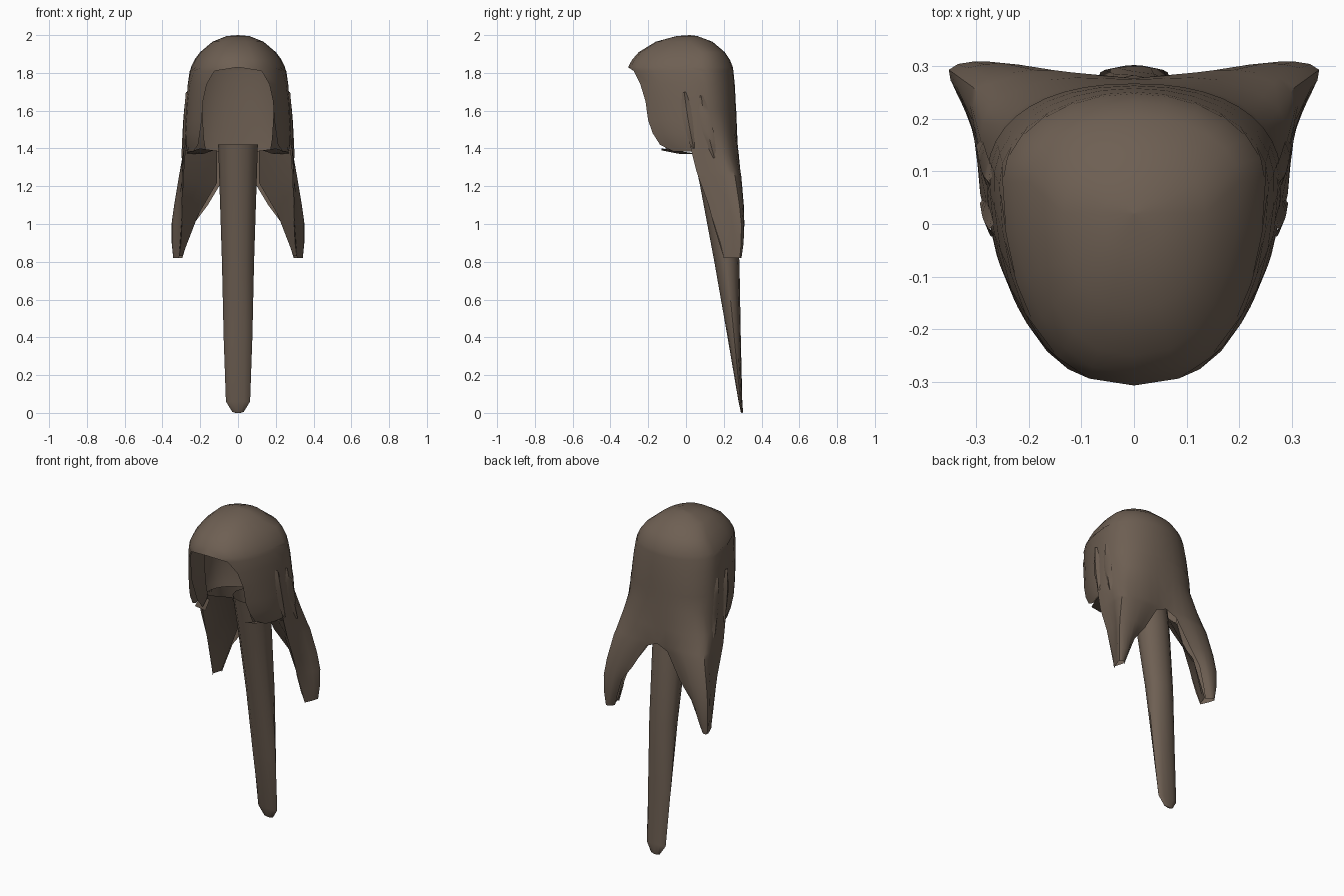
import bpy, math
from mathutils import Vector

brown = bpy.data.materials.new("dark brown hair")
brown.diffuse_color = (0.155, 0.115, 0.086, 1)


def loft(name, rows, closed=False, mirror=True):
    """Skin a list of equally long rows of points."""
    n = len(rows[0])
    verts = [p for r in rows for p in r]
    faces = []
    for i in range(len(rows) - 1):
        for j in range(n if closed else n - 1):
            k = (j + 1) % n
            faces.append((i * n + j, i * n + k, (i + 1) * n + k, (i + 1) * n + j))
    me = bpy.data.meshes.new(name)
    me.from_pydata(verts, [], faces)
    me.materials.append(brown)
    ob = bpy.data.objects.new(name, me)
    bpy.context.collection.objects.link(ob)
    bpy.ops.object.select_all(action='DESELECT')
    ob.select_set(True)
    bpy.context.view_layer.objects.active = ob
    if mirror:
        m = ob.modifiers.new("mirror", 'MIRROR')
        m.use_clip = True
        m.merge_threshold = 0.002
    bpy.ops.object.shade_smooth_by_angle(angle=math.radians(40))
    return ob


def resample(points, count):
    """Smooth curve through a few points."""
    pts = [Vector(p) for p in points]
    pts = [2 * pts[0] - pts[1]] + pts + [2 * pts[-1] - pts[-2]]
    out = []
    for k in range(count):
        s = k / (count - 1) * (len(pts) - 3)
        i = min(int(s), len(pts) - 4)
        t = s - i
        a, b, c, d = pts[i:i + 4]
        out.append(0.5 * (2 * b + (c - a) * t + (2 * a - 5 * b + 4 * c - d) * t * t
                          + (3 * b - a - 3 * c + d) * t ** 3))
    return out


def section(z, hw, yf, yb, t0, n=13):
    """Half of a head-shaped outline, from the face opening to the back centre."""
    yc = 0.08 if z < 1.95 else 0.02
    upper = min(max((z - 1.55) / 0.25, 0), 1)
    front, back = 0.95 - 0.15 * upper, 0.84 + 0.16 * upper
    row = []
    for k in range(n):
        t = t0 + (math.pi - t0) * k / (n - 1)
        c, s = math.cos(t), max(math.sin(t), 0)
        if c > 0:
            row.append(Vector((hw * s ** front, yc - (yc - yf) * c, z)))
        else:
            row.append(Vector((hw * s ** back, yc + (yb - yc) * abs(c) ** back, z)))
    row[-1].x = 0
    return row


# Cap: height, half width, front, back, start angle of the face opening
CAP = [(2.0, 0, 0.02, 0.02, 0), (1.995, 0.06, -0.05, 0.06, 0),
       (1.965, 0.135, -0.16, 0.14, 0), (1.91, 0.20, -0.25, 0.205, 0),
       (1.87, 0.23, -0.285, 0.232, 0), (1.83, 0.25, -0.307, 0.248, 0),
       (1.81, 0.256, -0.31, 0.251, 0.42), (1.74, 0.267, -0.31, 0.258, 0.60),
       (1.65, 0.274, -0.305, 0.263, 0.70), (1.55, 0.279, -0.30, 0.266, 0.74),
       (1.48, 0.282, -0.28, 0.268, 0.78), (1.42, 0.277, -0.25, 0.269, 0.85),
       (1.385, 0.27, -0.22, 0.269, 1.05)]
loft("hair_cap", [section(*r) for r in CAP])

# Thin wisp under each cheek
loft("cheek_wisp", [[(.20, -.13, 1.40), (.25, -.03, 1.385), (.275, .04, 1.375)],
                    [(.13, -.13, 1.39), (.18, -.04, 1.372), (.22, .04, 1.37)]])

# Inner layer of hair beside the face
loft("inner_side_hair", [[(.185, -.20, 1.74), (.222, -.1, 1.74), (.245, .02, 1.74)],
                         [(.188, -.18, 1.58), (.225, -.08, 1.58), (.255, .04, 1.58)],
                         [(.18, -.14, 1.45), (.22, -.04, 1.44), (.255, .06, 1.42)],
                         [(.17, -.10, 1.39), (.21, -.01, 1.385), (.25, .07, 1.38)]])

# Side locks: curved sheets falling from the back of the cap
LOCK = {1.38: ((.286, .03), (.29, .12), (.275, .22), (.16, .274), (0, .275)),
        1.28: ((.292, .055), (.298, .15), (.298, .25), (.17, .288), (0, .277)),
        1.25: ((.293, .065), (.30, .16), (.306, .26), (.19, .293), (.07, .28)),
        1.10: ((.296, .12), (.311, .2), (.338, .283), (.25, .306), (.16, .288)),
        1.00: ((.297, .145), (.32, .22), (.352, .293), (.28, .309), (.235, .285)),
        0.90: ((.302, .175), (.328, .23), (.351, .292), (.30, .304), (.27, .275)),
        0.82: ((.312, .2), (.33, .24), (.343, .285), (.32, .292), (.295, .265))}
top = [section(1.6, .279, -.3, .266, 1.36, 13), section(1.5, .284, -.29, .27, 1.36, 13)]
loft("side_lock", top + [resample([(x, y, z) for x, y in pts], 13) for z, pts in LOCK.items()])

# Inner strands joining the side lock to the neck
loft("inner_strand", [[(.11, .10, 1.39), (.2, .06, 1.39), (.28, .04, 1.39)],
                      [(.11, .19, 1.22), (.2, .16, 1.22), (.291, .08, 1.24)],
                      [(.21, .26, 1.05), (.25, .22, 1.05), (.297, .135, 1.04)],
                      [(.295, .26, .83), (.305, .23, .83), (.312, .2, .83)]])

# Long central tail: height, half width, front, back
TAIL = [(1.42, .105, .03, .22), (1.2, .098, .075, .25), (.8, .085, .15, .283),
        (.4, .076, .22, .29), (.06, .064, .278, .298), (.005, .03, .29, .302),
        (0, .012, .293, .3)]
rows = []
for z, hw, yf, yb in TAIL:
    rows.append([(hw * math.cos(a), (yf + yb) / 2 + (yb - yf) / 2 * math.sin(a), z)
                 for a in (2 * math.pi * k / 12 for k in range(12))])
loft("long_tail", rows, closed=True, mirror=False)

# Loose tapered strands lying over the sides: path points and width
STRANDS = [([(.272, -.01, 1.7), (.283, .01, 1.56), (.289, .04, 1.4)], .05),
           ([(.273, .08, 1.68), (.286, .1, 1.55), (.296, .15, 1.35)], .06)]
for i, (path, width) in enumerate(STRANDS):
    rows = []
    for k, p in enumerate(resample(path, 7)):
        w = width * (0.15 + math.sin(math.pi * (k + 0.5) / 7)) / 2
        rows.append([p + Vector((-.008, -w, 0)), p + Vector((.004, 0, 0)),
                     p + Vector((-.006, w, 0))])
    loft("loose_strand_%d" % (i + 1), rows)
